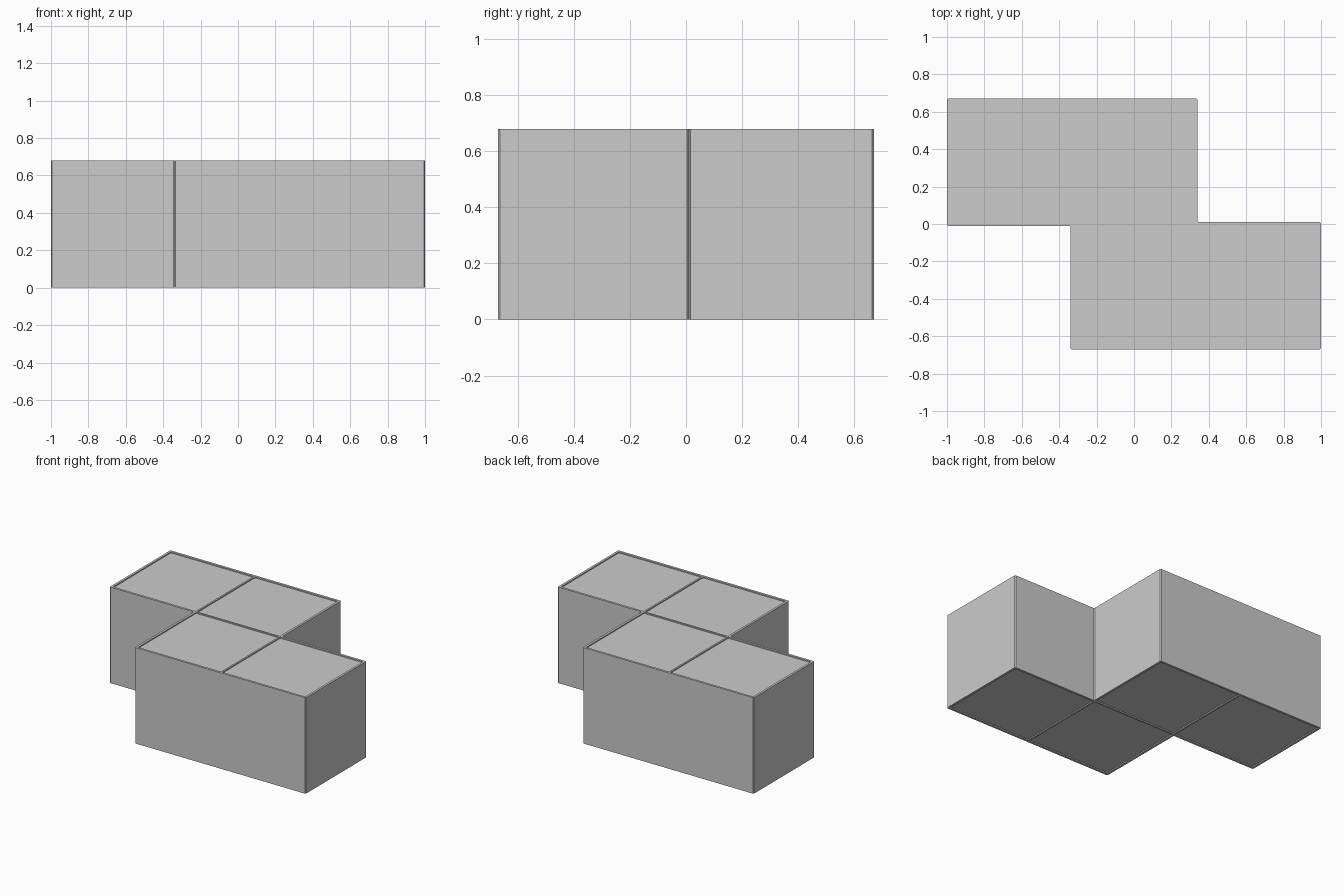
import bpy, bmesh

if "Cube" in bpy.data.objects:
    bpy.data.objects.remove(bpy.data.objects["Cube"])

SIZE, STEP, RIM, DEPTH = 0.68, 0.66, 0.016, 0.008
CELLS = [(-0.66, 0.33), (0.0, 0.33), (0.0, -0.33), (0.66, -0.33)]

# S-shaped body: stepped outline extruded upward, upright corners slightly chamfered
outline = [(-1, -0.01), (-0.34, -0.01), (-0.34, -0.67), (1, -0.67),
           (1, 0.01), (0.34, 0.01), (0.34, 0.67), (-1, 0.67)]
bm = bmesh.new()
base = bm.faces.new([bm.verts.new((x, y, 0)) for x, y in outline])
ext = bmesh.ops.extrude_face_region(bm, geom=[base])
bmesh.ops.translate(bm, vec=(0, 0, SIZE),
                    verts=[v for v in ext["geom"] if isinstance(v, bmesh.types.BMVert)])
upright = [e for e in bm.edges if abs(e.verts[0].co.z - e.verts[1].co.z) > 0.1]
bmesh.ops.bevel(bm, geom=upright, offset=0.006, segments=1, affect='EDGES')
bmesh.ops.recalc_face_normals(bm, faces=bm.faces)
mesh = bpy.data.meshes.new("block_body")
bm.to_mesh(mesh)
bm.free()
body = bpy.data.objects.new("block_body", mesh)
bpy.context.collection.objects.link(body)

# Shallow square panels sunk into the top and underside of every cell
bm = bmesh.new()
for cx, cy in CELLS:
    for z in (0, SIZE):
        made = bmesh.ops.create_cube(bm, size=1)["verts"]
        bmesh.ops.scale(bm, vec=(SIZE - 2 * RIM, SIZE - 2 * RIM, 2 * DEPTH), verts=made)
        bmesh.ops.translate(bm, vec=(cx, cy, z), verts=made)
mesh = bpy.data.meshes.new("panel_cutter")
bm.to_mesh(mesh)
bm.free()
cutter = bpy.data.objects.new("panel_cutter", mesh)
bpy.context.collection.objects.link(cutter)
cutter.hide_render = True
cutter.hide_set(True)

cut = body.modifiers.new("sunken_panels", 'BOOLEAN')
cut.operation = 'DIFFERENCE'
cut.solver = 'EXACT'
cut.object = cutter
